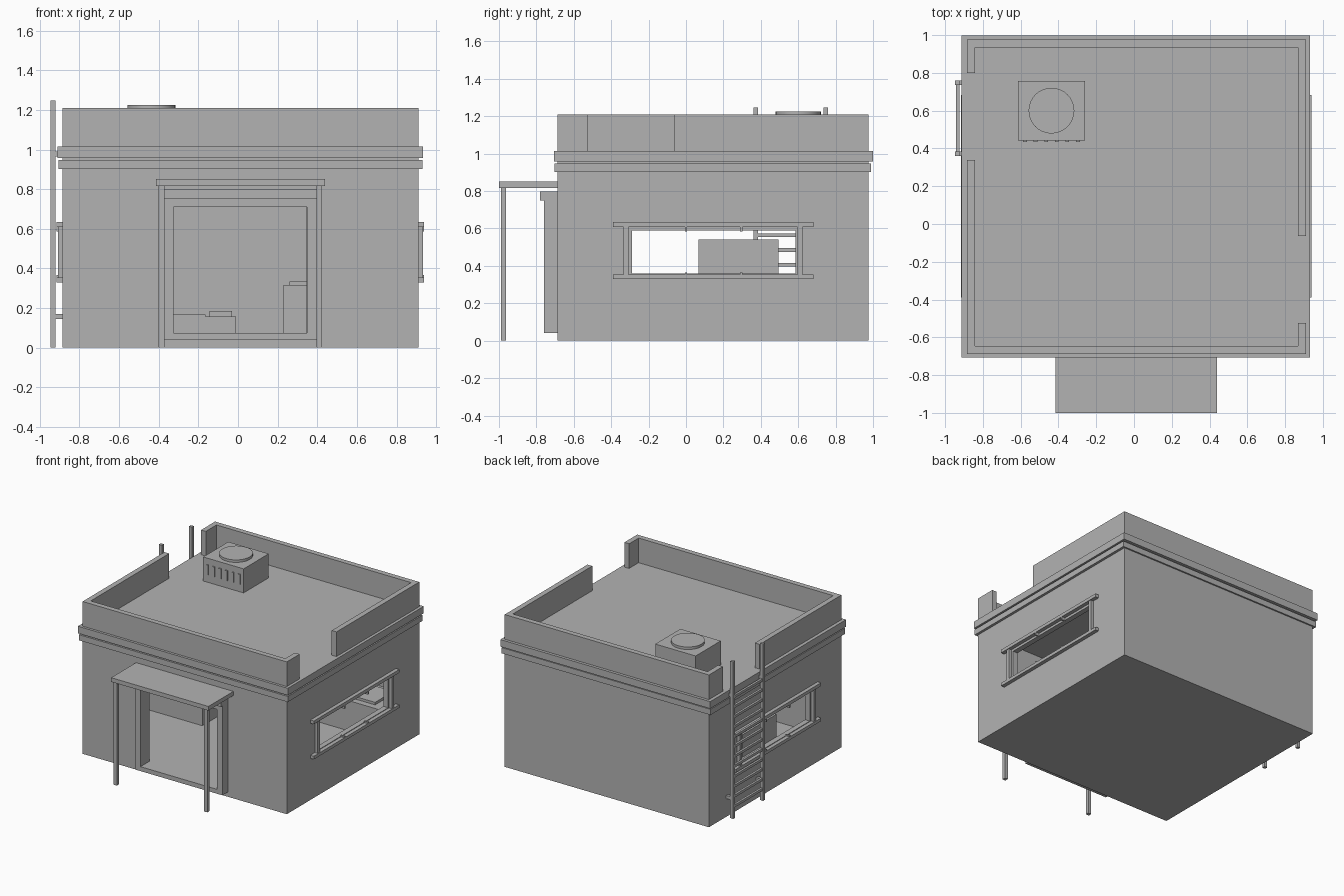
import bpy, bmesh

old = bpy.data.objects.get("Cube")
if old:
    bpy.data.objects.remove(old, do_unlink=True)

grey = bpy.data.materials.new("plain_grey")
grey.use_nodes = True
COLOUR = (0.45, 0.45, 0.45, 1)
grey.diffuse_color = COLOUR
grey.node_tree.nodes["Principled BSDF"].inputs["Base Color"].default_value = COLOUR


def finish(name, bm):
    bmesh.ops.recalc_face_normals(bm, faces=bm.faces)
    mesh = bpy.data.meshes.new(name)
    bm.to_mesh(mesh)
    bm.free()
    mesh.materials.append(grey)
    obj = bpy.data.objects.new(name, mesh)
    bpy.context.collection.objects.link(obj)
    return obj


def add_box(bm, x, y, z):
    """Add a box given (low, high) spans."""
    verts = bmesh.ops.create_cube(bm, size=1)["verts"]
    for v in verts:
        v.co = [s[0] if c < 0 else s[1] for c, s in zip(v.co, (x, y, z))]


def boxes(name, *spans):
    bm = bmesh.new()
    for s in spans:
        add_box(bm, *s)
    return finish(name, bm)


def prism(name, outline, z0, z1):
    """Extrude a plan outline upwards."""
    bm = bmesh.new()
    face = bm.faces.new([bm.verts.new((x, y, z0)) for x, y in outline])
    ext = bmesh.ops.extrude_face_region(bm, geom=[face])["geom"]
    for v in ext:
        if isinstance(v, bmesh.types.BMVert):
            v.co.z = z1
    return finish(name, bm)


def cut(obj, x, y, z):
    cutter = boxes("cutter", (x, y, z))
    mod = obj.modifiers.new("opening", 'BOOLEAN')
    mod.operation = 'DIFFERENCE'
    mod.solver = 'EXACT'
    mod.object = cutter
    bpy.context.view_layer.objects.active = obj
    bpy.ops.object.modifier_apply(modifier=mod.name)
    bpy.data.objects.remove(cutter, do_unlink=True)


L, R, F, B = -0.885, 0.91, -0.687, 0.976    # outer wall faces
T = 0.042                                  # wall thickness
FLOOR, ROOF, TOP = 0.075, 1.01, 1.21

# Hollow house body with doorway and a window slot through both sides
body = boxes("walls_and_roof", ((L, R), (F, B), (0, ROOF)))
cut(body, (L + T, R - T), (F + T, B - T), (FLOOR, 0.93))
cut(body, (-0.325, 0.345), (F - 0.1, F + 0.1), (FLOOR, 0.71))
cut(body, (-1.2, 1.2), (-0.29, 0.585), (0.36, 0.59))

# Two bands around the roof edge
boxes("lower_band", ((-0.907, 0.93), (-0.703, 0.988), (0.902, 0.947)))
boxes("upper_band", ((-0.912, 0.933), (-0.707, 0.999), (0.958, 1.014)))

# Parapet in two pieces, leaving a gap on each side
prism("back_parapet", [(L, 0.80), (L, B), (R, B), (R, -0.063), (R - T, -0.063),
                       (R - T, B - T), (L + T, B - T), (L + T, 0.80)], ROOF, TOP)
prism("front_parapet", [(L, 0.34), (L, F), (R, F), (R, -0.525), (R - T, -0.525),
                        (R - T, F + T), (L + T, F + T), (L + T, 0.34)], ROOF, TOP)

# Door surround
depth = (-0.76, F + T)
boxes("door_frame",
      ((-0.37, -0.325), depth, (0.04, 0.75)),
      ((0.348, 0.395), depth, (0.04, 0.75)),
      ((-0.325, 0.348), depth, (0.04, FLOOR)),
      ((-0.325, 0.348), depth, (0.71, 0.75)))
boxes("door_cap", ((-0.37, 0.395), (-0.78, F), (0.75, 0.797)))

# Porch canopy on two posts
boxes("canopy", ((-0.415, 0.44), (-1.0, F), (0.817, 0.85)))
for side, x in (("right", -0.40), ("left", 0.395)):
    boxes(side + "_canopy_post", ((x, x + 0.028), (-0.99, -0.963), (0, 0.817)))

# Window surrounds: long rails, uprights and small clips
for side, wall, out in (("left", R, 1), ("right", L, -1)):
    def reach(d):
        return tuple(sorted((wall - out * 0.006, wall + out * d)))
    boxes(side + "_window_rails",
          (reach(0.03), (-0.39, 0.682), (0.609, 0.635)),
          (reach(0.03), (-0.39, 0.682), (0.330, 0.355)))
    boxes(side + "_window_uprights",
          (reach(0.024), (-0.335, -0.307), (0.355, 0.609)),
          (reach(0.024), (0.597, 0.623), (0.355, 0.609)))
    boxes(side + "_window_clips",
          *[(reach(0.03), (y - 0.006, y + 0.006), z)
            for y in (0, 0.295) for z in ((0.585, 0.609), (0.355, 0.366))])

# Ladder to the roof gap
LX = (-0.947, -0.921)
rails = ((0.36, 0.384), (0.736, 0.76))
boxes("ladder_rails", *[(LX, y, (0, 1.247)) for y in rails])
boxes("ladder_rungs", *[((-0.942, -0.924), (0.384, 0.736), (z - 0.01, z + 0.01))
                        for z in [0.09 + 0.079 * i for i in range(12)]])
boxes("ladder_brackets", *[((LX[1], L), y, (z, z + 0.025))
                           for y in rails for z in (0.145, 0.965)])

# Roof cooling unit with a fan disc and vent plates
boxes("cooling_unit", ((-0.615, -0.26), (0.442, 0.757), (ROOF, 1.205)))
bm = bmesh.new()
bmesh.ops.create_cone(bm, cap_ends=True, segments=32, radius1=0.121, radius2=0.121, depth=0.024)
bmesh.ops.translate(bm, verts=bm.verts, vec=(-0.437, 0.6, 1.213))
fan = finish("cooling_fan", bm)
bpy.context.view_layer.objects.active = fan
fan.select_set(True)
bpy.ops.object.shade_smooth_by_angle()
fan.select_set(False)
boxes("cooling_vents", *[((x - 0.01, x + 0.01), (0.434, 0.442), (1.075, 1.155))
                         for x in [-0.577 + 0.056 * i for i in range(6)]])

# Furniture inside
boxes("cabinet", ((L + T, -0.36), (0.067, 0.495), (FLOOR, 0.54)))
boxes("bed", ((L + T, -0.01), (0.56, B - T), (FLOOR, 0.157)))
boxes("bed_cover", ((L + T, -0.165), (0.56, B - T), (0.157, 0.167)))
boxes("bed_cushion", ((-0.145, -0.03), (0.65, 0.85), (0.157, 0.186)))
boxes("desk", ((0.23, R - T), (0.60, B - T), (FLOOR, 0.315)))
boxes("desk_tray", ((0.26, 0.75), (0.65, 0.88), (0.315, 0.335)))
